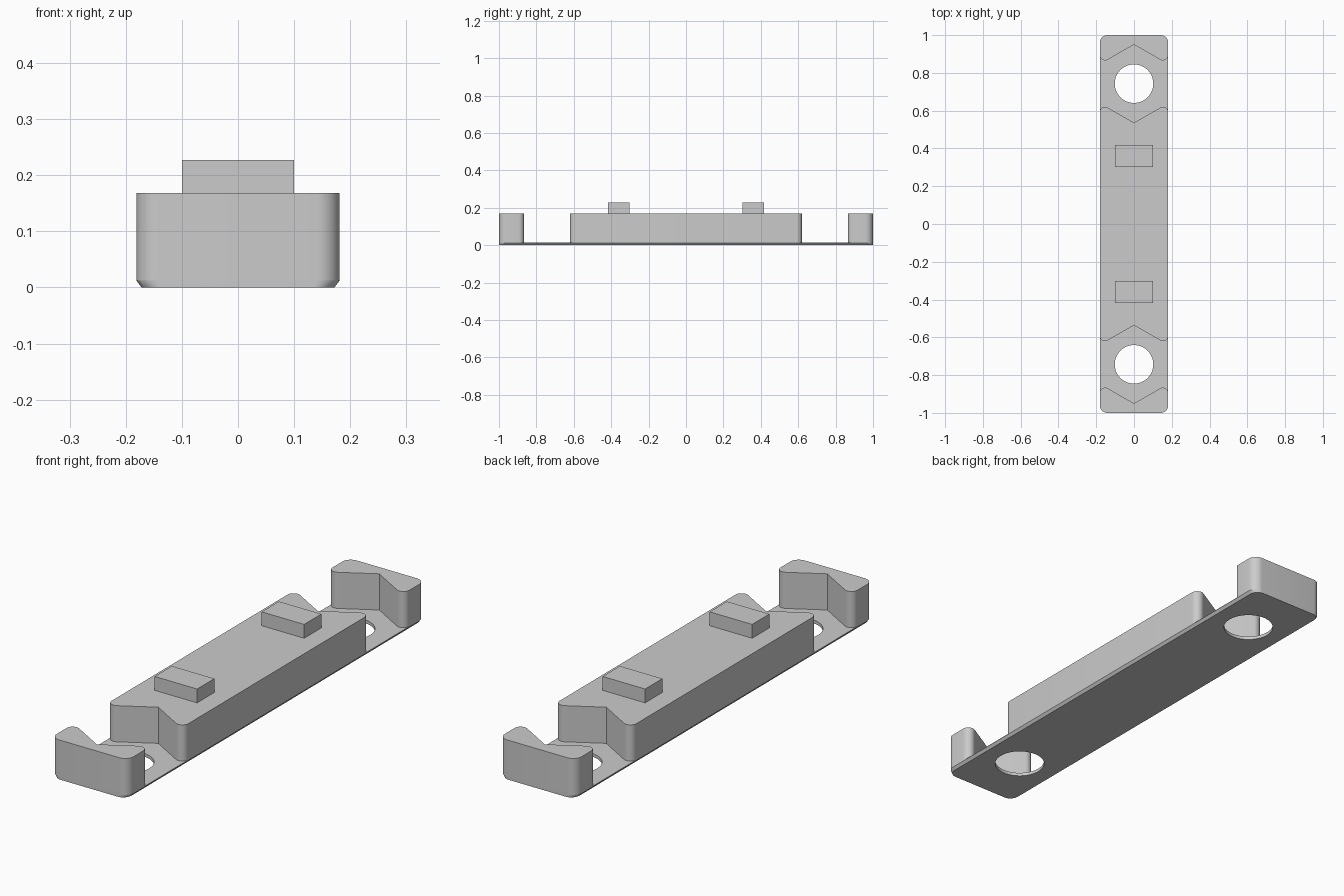
import bpy, bmesh, math
from mathutils import Vector

cube = bpy.data.objects.get("Cube")
if cube:
    bpy.data.objects.remove(cube, do_unlink=True)

GREY = (0.6, 0.6, 0.6, 1)
grey = bpy.data.materials.new("plain grey")
grey.use_nodes = True
grey.diffuse_color = GREY
grey.node_tree.nodes["Principled BSDF"].inputs["Base Color"].default_value = GREY

HALF_W = 0.181      # half width of the bar
PLATE = 0.014       # plate thickness
TOP = 0.168         # height of the blocks
HOLE_Y = 0.743      # hole and notch centre
APEX = 0.207        # notch centre to its point
TIP = APEX - HALF_W * math.tan(math.radians(30))
TIP_R = 0.028       # rounding of the notch tips
CORNER_R = 0.04     # rounding of the bar corners


def rounded(corners, steps=10):
    """Outline from (x, y, radius) corners."""
    out = []
    n = len(corners)
    for i, (x, y, r) in enumerate(corners):
        p = Vector((x, y, 0))
        if not r:
            out.append(p)
            continue
        a = (Vector((*corners[i - 1][:2], 0)) - p).normalized()
        b = (Vector((*corners[(i + 1) % n][:2], 0)) - p).normalized()
        half = a.angle(b) / 2
        centre = p + (a + b).normalized() * (r / math.sin(half))
        start = p + a * (r / math.tan(half)) - centre
        end = p + b * (r / math.tan(half)) - centre
        # slerp returns unit directions, so scale them by the radius
        out += [centre + start.slerp(end, k / steps).normalized() * r
                for k in range(steps + 1)]
    return out


def prism(name, outline, layers):
    """Closed solid through (z, x scale) layers of one outline."""
    bm = bmesh.new()
    rings = [[bm.verts.new((p.x * s, p.y, z)) for p in outline] for z, s in layers]
    n = len(outline)
    for low, high in zip(rings, rings[1:]):
        for i in range(n):
            j = (i + 1) % n
            bm.faces.new((low[i], low[j], high[j], high[i]))
    bm.faces.new(rings[0][::-1])
    bm.faces.new(rings[-1])
    bmesh.ops.recalc_face_normals(bm, faces=bm.faces)
    mesh = bpy.data.meshes.new(name)
    bm.to_mesh(mesh)
    bm.free()
    mesh.materials.append(grey)
    ob = bpy.data.objects.new(name, mesh)
    bpy.context.collection.objects.link(ob)
    return ob


def activate(ob):
    bpy.ops.object.select_all(action='DESELECT')
    ob.select_set(True)
    bpy.context.view_layer.objects.active = ob


def box(half_x, y0, y1):
    return [Vector(p) for p in ((-half_x, y0, 0), (half_x, y0, 0),
                                (half_x, y1, 0), (-half_x, y1, 0))]


# Thin base plate, chamfered along its long lower edges
plate_outline = rounded([(-HALF_W, -1, CORNER_R), (HALF_W, -1, CORNER_R),
                         (HALF_W, 1, CORNER_R), (-HALF_W, 1, CORNER_R)])
plate = prism("base_plate", plate_outline, [(0, 0.95), (0.012, 1), (PLATE, 1)])

# Screw holes through the plate
for side in (-1, 1):
    circle = [Vector((0.102 * math.cos(t * math.tau / 64),
                      side * HOLE_Y + 0.102 * math.sin(t * math.tau / 64), 0))
              for t in range(64)]
    cutter = prism("hole_cutter", circle, [(-0.1, 1), (0.1, 1)])
    cutter.hide_render = True
    activate(plate)
    cut = plate.modifiers.new("hole", 'BOOLEAN')
    cut.operation = 'DIFFERENCE'
    cut.solver = 'EXACT'
    cut.object = cutter
    bpy.ops.object.modifier_apply(modifier=cut.name)
    bpy.data.objects.remove(cutter, do_unlink=True)

# Long centre block with a V notch at each end
tip_y, apex_y = HOLE_Y - TIP, HOLE_Y - APEX
centre = prism("center_block", rounded([
    (-HALF_W, -tip_y, TIP_R), (0, -apex_y, 0), (HALF_W, -tip_y, TIP_R),
    (HALF_W, tip_y, TIP_R), (0, apex_y, 0), (-HALF_W, tip_y, TIP_R)]),
    [(PLATE, 1), (TOP, 1)])
parts = [plate, centre]

# End blocks with the facing notch, and the raised pads
for side, label in ((-1, "front"), (1, "back")):
    corners = [(HALF_W, 1, CORNER_R), (-HALF_W, 1, CORNER_R),
               (-HALF_W, HOLE_Y + TIP, TIP_R), (0, HOLE_Y + APEX, 0),
               (HALF_W, HOLE_Y + TIP, TIP_R)]
    parts.append(prism(label + "_end_block",
                       rounded([(side * x, side * y, r) for x, y, r in corners]),
                       [(PLATE, 1), (TOP, 1)]))
    parts.append(prism(label + "_pad",
                       box(0.1, side * 0.36 - 0.058, side * 0.36 + 0.058),
                       [(TOP, 1), (0.227, 1)]))

for ob in parts:
    activate(ob)
    bpy.ops.object.shade_smooth_by_angle(angle=math.radians(30))
